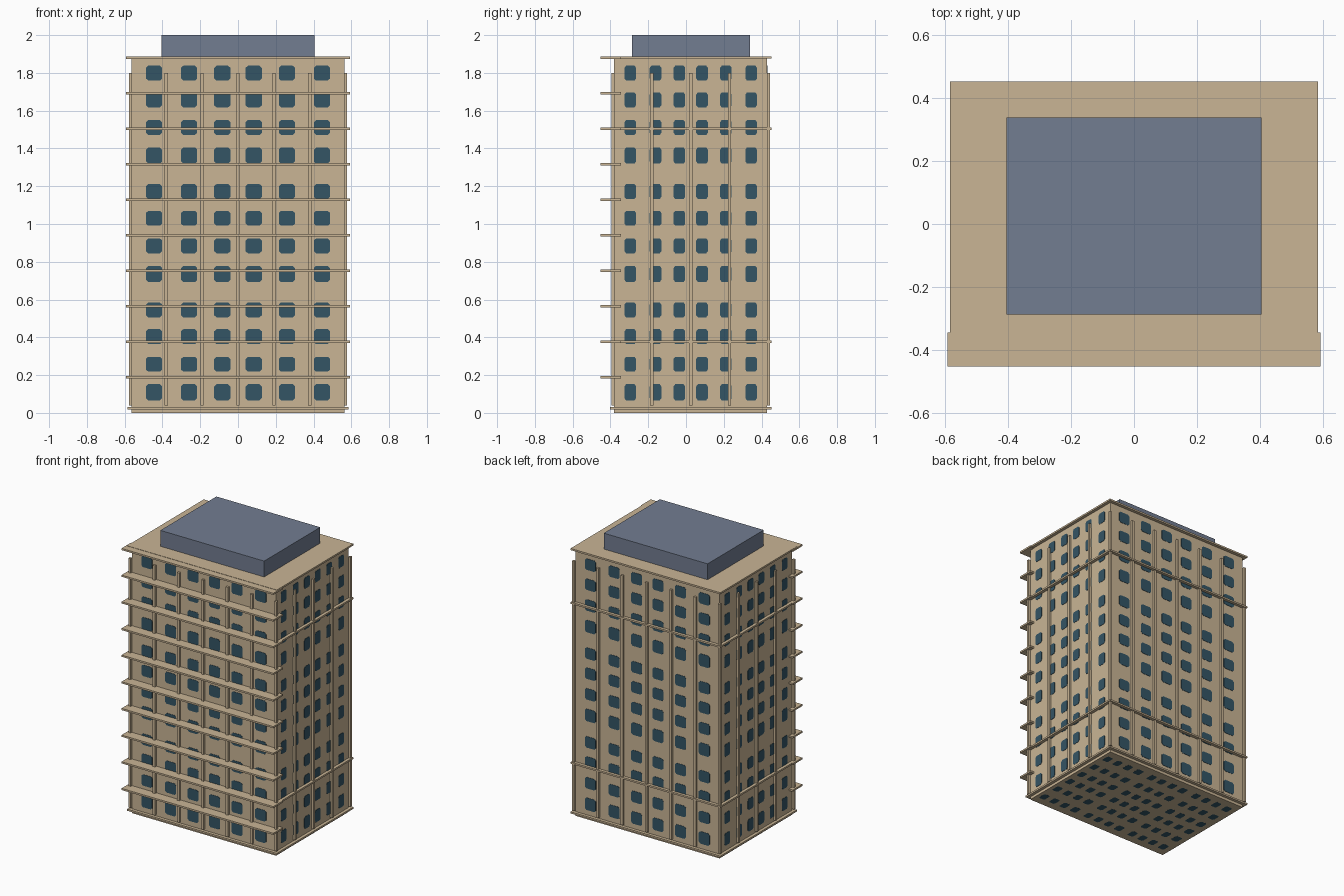
import bpy
import bmesh
from mathutils import Matrix, Vector

cube = bpy.data.objects.get("Cube")
if cube:
    bpy.data.objects.remove(cube, do_unlink=True)


def material(name, rgb):
    mat = bpy.data.materials.new(name)
    mat.use_nodes = True
    mat.diffuse_color = (*rgb, 1)
    mat.node_tree.nodes["Principled BSDF"].inputs["Base Color"].default_value = (*rgb, 1)
    return mat


STONE = material("sandstone", (0.585, 0.46, 0.30))
SLATE = material("slate", (0.17, 0.205, 0.285))
GLASS = material("dark_glass", (0.034, 0.09, 0.13))

# Tower dimensions
CY = 0.025            # centre of the tower in y
HX, HY, H = 0.5625, 0.405, 1.88
FLOOR = H / 10


def finish(name, bm, mat):
    bmesh.ops.recalc_face_normals(bm, faces=bm.faces)
    mesh = bpy.data.meshes.new(name)
    bm.to_mesh(mesh)
    bm.free()
    mesh.materials.append(mat)
    obj = bpy.data.objects.new(name, mesh)
    bpy.context.collection.objects.link(obj)
    return obj


def add_box(bm, x0, x1, y0, y1, z0, z1):
    centre = Vector((x0 + x1, y0 + y1, z0 + z1)) / 2
    size = Matrix.Diagonal((x1 - x0, y1 - y0, z1 - z0, 1))
    bmesh.ops.create_cube(bm, size=1, matrix=Matrix.Translation(centre) @ size)


def box(name, mat, *bounds):
    bm = bmesh.new()
    add_box(bm, *bounds)
    return finish(name, bm, mat)


# Main masses
box("tower_body", STONE, -HX, HX, CY - HY, CY + HY, 0, H)
box("rooftop_plant_room", SLATE, -0.405, 0.405, -0.287, 0.338, H, 2)

# Thin slabs running all the way round
for name, z in (("base_band", 0.025), ("lower_band", 2 * FLOOR),
                ("upper_band", 8 * FLOOR), ("roof_slab", H + 0.002)):
    box(name, STONE, -0.584, 0.584, CY - 0.427, CY + 0.427, z - 0.006, z + 0.006)

# Balcony ledges on the front of each floor
bm = bmesh.new()
for i in range(1, 11):
    add_box(bm, -0.592, 0.592, -0.452, -0.345, i * FLOOR - 0.006, i * FLOOR + 0.006)
finish("front_ledges", bm, STONE)

# Slim vertical ribs around the perimeter
bm = bmesh.new()
NX, NY, R = 6, 4, 0.0085
for i in range(NX + 1):
    for j in range(NY + 1):
        if i in (0, NX) or j in (0, NY):
            x = (2 * i / NX - 1) * (HX + 0.007)
            y = CY + (2 * j / NY - 1) * (HY + 0.007)
            add_box(bm, x - R, x + R, y - R, y + R, 0.04, 1.80)
finish("vertical_ribs", bm, STONE)

# Window layout, as fractions of the wall: columns mirrored, rows in three repeats
COLUMNS = [s * u for u in (0.148, 0.46, 0.79) for s in (-1, 1)]
ROWS = [((k + v) / 3, h) for k in range(3)
        for v, h in ((0.174, 0.046), (0.411, 0.042), (0.644, 0.042), (0.87, 0.042))]
CUT = 0.28            # corner cut of each pane
CORNERS = [(1, 1 - CUT), (1 - CUT, 1), (CUT - 1, 1), (-1, 1 - CUT),
           (-1, CUT - 1), (CUT - 1, -1), (1 - CUT, -1), (1, CUT - 1)]


def windows(name, origin, across, up, outward):
    """Octagonal panes on a wall; across is half its width, up its full height."""
    origin, across, up, outward = map(Vector, (origin, across, up, outward))
    bm = bmesh.new()
    for u in COLUMNS:
        for v, h in ROWS:
            pane = [bm.verts.new(origin + across * (u + a * 0.076)
                                 + up * (v + b * h / 2) - outward * 0.002)
                    for a, b in CORNERS]
            face = bm.faces.new(pane)
            out = bmesh.ops.extrude_face_region(bm, geom=[face])["geom"]
            moved = [e for e in out if isinstance(e, bmesh.types.BMVert)]
            bmesh.ops.translate(bm, verts=moved, vec=outward * 0.004)
    finish(name, bm, GLASS)


for name, s in (("front", -1), ("back", 1)):
    windows(name + "_windows", (0, CY + s * HY, 0), (HX, 0, 0), (0, 0, H), (0, s, 0))
for name, s in (("right", -1), ("left", 1)):
    windows(name + "_windows", (s * HX, CY, 0), (0, HY, 0), (0, 0, H), (s, 0, 0))
windows("underside_panes", (-HX, CY, 0.0018), (0, HY, 0), (2 * HX, 0, 0), (0, 0, -1))
